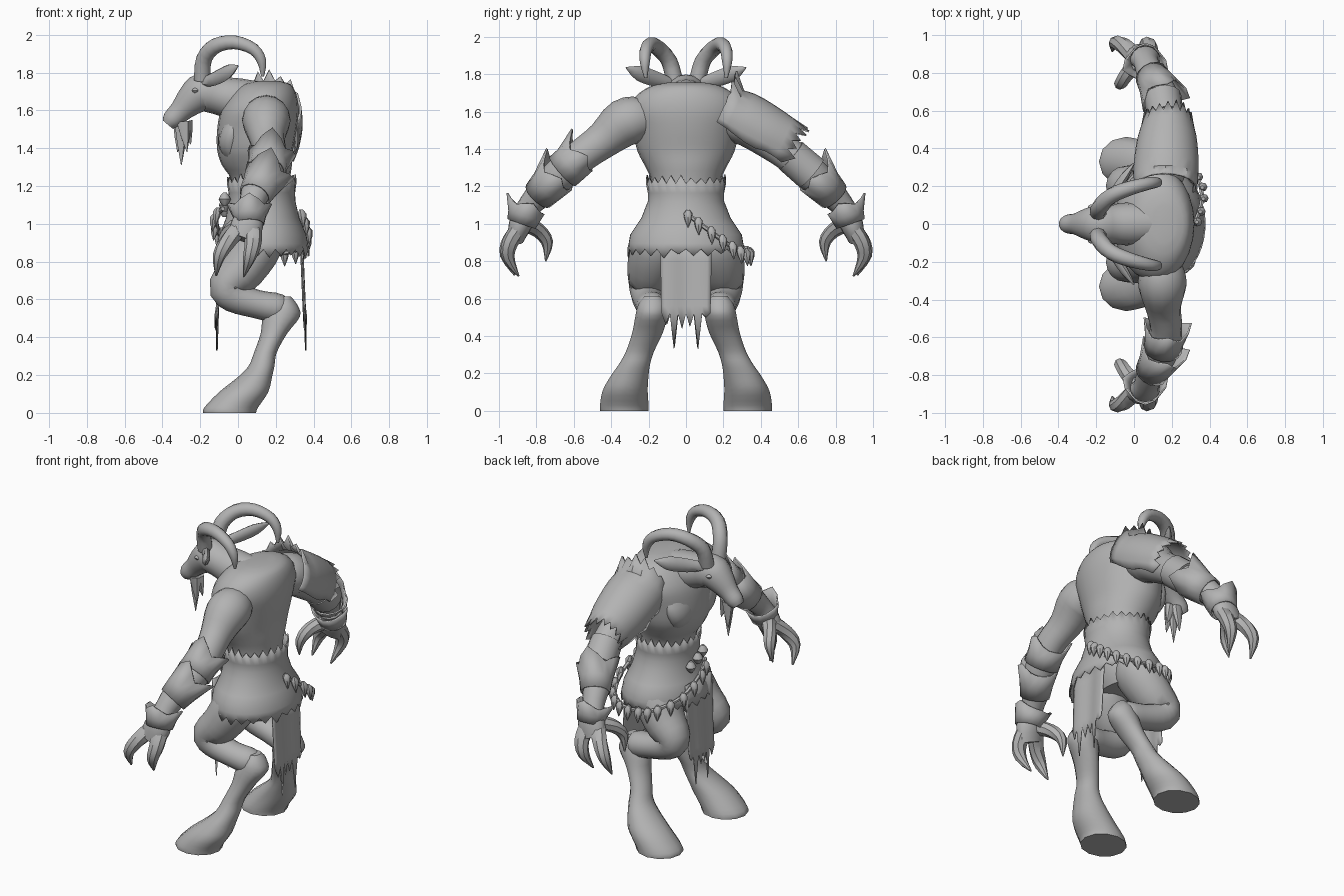
import bpy, bmesh, math, random
from mathutils import Vector

random.seed(4)
MAT = bpy.data.materials.new("plain grey")
MAT.diffuse_color = (0.45, 0.45, 0.45, 1)


def finish(name, bm):
    bmesh.ops.recalc_face_normals(bm, faces=bm.faces)
    me = bpy.data.meshes.new(name)
    bm.to_mesh(me)
    bm.free()
    me.materials.append(MAT)
    ob = bpy.data.objects.new(name, me)
    bpy.context.collection.objects.link(ob)
    return ob


def spline(rows, steps):
    """Catmull-Rom through rows of numbers."""
    rows = [Vector(r) for r in rows]
    out = []
    for i in range(len(rows) - 1):
        a, b, c, d = rows[max(i - 1, 0)], rows[i], rows[i + 1], rows[min(i + 2, len(rows) - 1)]
        for k in range(steps):
            t = k / steps
            out.append(0.5 * (2 * b + (c - a) * t + (2 * a - 5 * b + 4 * c - d) * t * t
                              + (3 * b - a - 3 * c + d) * t ** 3))
    return out + [rows[-1]]


def tube(name, rows, ref=None, side=1, seg=14, steps=3):
    """Loft of ellipses (x, y, z, ra, rb); level rings if ref is None."""
    pts = spline(rows, steps)
    pos = [Vector(p[:3]) for p in pts]
    bm = bmesh.new()
    rings = []
    for i, p in enumerate(pts):
        if ref is None:
            a, b = Vector((1, 0, 0)), Vector((0, 1, 0))
        else:
            t = (pos[min(i + 1, len(pos) - 1)] - pos[max(i - 1, 0)]).normalized()
            b = t.cross(Vector(ref)).normalized()
            a = b.cross(t)
        ring = []
        for k in range(seg):
            w = 2 * math.pi * k / seg
            q = pos[i] + a * max(p[3], .002) * math.cos(w) + b * max(p[4], .002) * math.sin(w)
            ring.append(bm.verts.new((q.x, q.y * side, q.z)))
        rings.append(ring)
    for r, s in zip(rings, rings[1:]):
        for k in range(seg):
            bm.faces.new((r[k], r[(k + 1) % seg], s[(k + 1) % seg], s[k]))
    bm.faces.new(rings[0])
    bm.faces.new(rings[-1])
    return finish(name, bm)


def spike(name, base, tip, r, side=1, ref=(1, 0, 0), flat=1):
    mid = [(p + q) / 2 for p, q in zip(base, tip)]
    return tube(name, [(*base, r, r * flat), (*mid, r * .6, r * .6 * flat), (*tip, 0, 0)], ref, side, 7, 1)


def sheet(name, f, n, m, thick=.008):
    """Grid f(a, v, column) turned into a thin cloth."""
    bm = bmesh.new()
    g = [[bm.verts.new(f(i / n, j / m, i)) for i in range(n + 1)] for j in range(m + 1)]
    for j in range(m):
        for i in range(n):
            bm.faces.new((g[j][i], g[j][i + 1], g[j + 1][i + 1], g[j + 1][i]))
    bmesh.ops.remove_doubles(bm, verts=bm.verts, dist=.0005)
    ob = finish(name, bm)
    mod = ob.modifiers.new("thickness", 'SOLIDIFY')
    mod.thickness = thick
    mod.offset = 0
    return ob


def guard(name, low, high, r0, r1, reach, lift, side):
    """Flared arm guard whose upper rim rises into top, front and rear points."""
    low, high = Vector(low), Vector(high)
    t = (high - low).normalized()
    up = (Vector((0, .7, .7)) - t * t.dot(Vector((0, .7, .7)))).normalized()
    fore = up.cross(t)

    def f(a, v, i):
        w = 2 * math.pi * a
        k = (1, .45, 0, .45, .8, .2, 0, 0, 0, .2, .8, .45, 0, .45)[i % 14] if v == 1 else 0
        r = r0 + (r1 - r0) * v + reach * k
        p = low.lerp(high, v) + (up * math.cos(w) + fore * math.sin(w)) * r + t * lift * k
        return p.x, p.y * side, p.z

    return sheet(name, f, 14, 2, .01)


def ramp(keys, v):
    """Piecewise linear value along evenly spaced keys."""
    i = min(int(v * (len(keys) - 1)), len(keys) - 2)
    t = v * (len(keys) - 1) - i
    return keys[i] * (1 - t) + keys[i + 1] * t


# Torso from hips to hunched shoulders
tube("torso", [(.11, 0, .82, .1, .17), (.11, 0, .92, .15, .2), (.12, 0, 1.1, .15, .175),
               (.12, 0, 1.23, .155, .185), (.1, 0, 1.31, .185, .22), (.09, 0, 1.39, .2, .26),
               (.1, 0, 1.5, .21, .285), (.115, 0, 1.6, .205, .305), (.135, 0, 1.68, .175, .27),
               (.15, 0, 1.735, .13, .19), (.16, 0, 1.755, .06, .1)], seg=24, steps=3)

# Neck, skull and snout
Y = (0, 1, 0)
tube("neck_and_head", [(.16, 0, 1.62, .1, .12), (0, 0, 1.655, .115, .115), (-.11, 0, 1.68, .105, .1),
                       (-.185, 0, 1.695, .105, .105), (-.245, 0, 1.655, .085, .085),
                       (-.305, 0, 1.595, .058, .06), (-.35, 0, 1.55, .05, .052),
                       (-.372, 0, 1.525, .035, .034)], Y, seg=16)
# Beard of pointed tufts
for y, x, z in ((0, -.3, 1.31), (.03, -.32, 1.38), (-.03, -.27, 1.38), (0, -.25, 1.42)):
    spike("beard_tuft", (-.3 + (x + .3) * .4, y * .6, 1.54), (x, y, z), .04, flat=.7)

for s in (1, -1):
    # Curled horn, ear, eye and chest muscle
    tube("horn", [(-.19, .06, 1.76, .045, .045), (-.18, .09, 1.87, .044, .044), (-.12, .15, 1.94, .042, .042),
                  (-.02, .19, 1.96, .038, .038), (.08, .215, 1.925, .033, .033), (.125, .22, 1.86, .026, .026),
                  (.13, .215, 1.78, .008, .008)], Y, s, 10, 3)
    tube("ear", [(-.18, .07, 1.75, .025, .025), (-.12, .15, 1.77, .022, .04), (-.05, .25, 1.805, .022, .04),
                 (0, .32, 1.835, .004, .004)], (1, 0, 0), s, 8, 3)
    tube("eye", [(-.225, .086, 1.69, .005, .005), (-.225, .09, 1.705, .02, .014),
                 (-.225, .086, 1.72, .005, .005)], None, s, 8, 2)
    tube("chest_muscle", [(-.02, .1, 1.33, .03, .05), (-.04, .105, 1.4, .06, .1),
                          (-.02, .11, 1.5, .07, .12), (.03, .11, 1.64, .03, .06)], None, s, 14, 3)

    # Arm from shoulder to palm
    X = (1, 0, 0)
    tube("arm", [(.15, .14, 1.56, .06, .06), (.15, .24, 1.56, .115, .115), (.15, .33, 1.54, .127, .128),
                 (.155, .44, 1.45, .095, .1), (.17, .55, 1.37, .085, .09), (.15, .66, 1.275, .092, .092),
                 (.1, .76, 1.18, .082, .08), (.065, .85, 1.08, .065, .06), (.05, .885, 1.0, .085, .062),
                 (.02, .91, .92, .08, .045)], X, s, 16)
    # Clawed fingers and thumb
    tube("front_finger", [(.01, .88, .98, .05, .045), (-.05, .94, .91, .045, .043), (-.1, .96, .83, .034, .034),
                          (-.115, .915, .725, .005, .005)], X, s, 8)
    tube("rear_finger", [(.075, .89, .98, .05, .045), (.08, .94, .9, .045, .043), (.06, .95, .82, .034, .034),
                         (.03, .895, .72, .005, .005)], X, s, 8)
    tube("thumb", [(.02, .86, 1.0, .045, .045), (-.04, .79, .965, .04, .04), (-.075, .742, .9, .032, .032),
                   (-.09, .75, .8, .004, .004)], X, s, 8)
    # Overlapping arm guards with pointed rims
    guard("forearm_guard", (.09, .79, 1.15), (.15, .69, 1.255), .083, .105, .035, .075, s)
    guard("wrist_cuff", (.06, .88, 1.0), (.06, .85, 1.085), .075, .095, .03, .04, s)

guard("elbow_guard", (.15, .66, 1.28), (.17, .57, 1.36), .1, .1, .035, .07, -1)
tube("elbow_wrap", [(.17, .56, 1.365, .093, .098), (.15, .67, 1.27, .102, .1)], X, 1, 14, 1)

for s in (1, -1):
    # Thigh bent forward, running back from knee to hock
    tube("thigh", [(.13, .12, .98, .07, .08), (.11, .15, .9, .14, .13), (.025, .185, .76, .13, .12),
                   (-.055, .205, .67, .102, .1), (-.02, .205, .615, .088, .085),
                   (.1, .195, .575, .08, .075), (.22, .18, .55, .08, .077), (.265, .18, .525, .03, .03)],
         Y, s, 16, 3)
    # Lower leg flaring to the hoof
    tube("shin_and_hoof", [(-.045, .33, 0, .14, .13), (-.035, .33, .03, .142, .13), (.03, .325, .11, .13, .12),
                           (.09, .3, .19, .09, .1), (.125, .275, .25, .068, .083),
                           (.145, .245, .32, .06, .075), (.19, .205, .42, .07, .082),
                           (.23, .185, .51, .098, .085), (.245, .18, .57, .07, .075), (.25, .18, .615, .03, .04)],
         None, s, 12, 3)


# Hide skirt with ragged waist and hem
def skirt(a, v, i):
    w = 2 * math.pi * a
    saw = random.uniform(.01, .035) if i % 2 else -.015
    z = 1.21 - .36 * v
    rx, ry = ramp((.172, .172, .19, .225, .24), v), ramp((.2, .2, .235, .295, .31), v)
    if v == 0:
        z, rx, ry = 1.23 + saw, rx + .008, ry + .01
    if v == 1:
        z -= saw
    cx = .125 + .01 * v
    return cx + rx * math.cos(w), ry * math.sin(w), z


sheet("hide_skirt", skirt, 48, 8)


# Torn loincloths, back and front
def cloth(x0, x1, top, half):
    tips = (.46, .33, .44, .45, .33, .5)

    def f(a, v, i):
        z = top + (.56 - top) * min(v / .75, 1)
        if v == 1:
            z = tips[i // 2 % 6] if i % 2 else .52
        pinch = 1 - .06 * v
        return x0 + (x1 - x0) * v + .006 * math.sin(a * 9), (a * 2 - 1) * half * pinch, z
    return f


sheet("back_loincloth", cloth(.335, .355, .92, .138), 12, 4, .006)
sheet("front_loincloth", cloth(-.09, -.115, .98, .13), 12, 4, .006)


# Fur mantle draped over one shoulder
def mantle(a, v, i):
    w = math.radians(-115 + 230 * a)
    axis = Vector((.165, .19, 1.60)).lerp(Vector((.18, .565, 1.40)), v)
    n = Vector((0, .42, .91))
    rx, rn = ramp((.165, .168, .155, .12), v), ramp((.14, .165, .155, .135), v)
    jag = random.uniform(.01, .045) if i % 2 else -.02
    edge = Vector((0, .87, -.48)) * jag
    if v == 0:
        edge = Vector((0, .02, .05 + jag)) * max(math.cos(w), 0)
    elif v < 1:
        edge = Vector((0, 0, 0))
    if a in (0, 1):
        edge += n * random.uniform(-.05, .02) * v
    p = axis + Vector((1, 0, 0)) * rx * math.sin(w) + n * rn * math.cos(w) + edge
    return tuple(p)


sheet("fur_mantle", mantle, 22, 7, .012)

# Cord of teeth slung around one hip
cord = [(.325, .01, 1.05), (.36, .13, .96), (.335, .24, .88), (.24, .31, .845), (.1, .33, .85),
        (0, .285, .87), (-.09, .16, .93), (-.115, .02, 1.03), (-.08, -.08, 1.08)]
tube("tooth_cord", [(*p, .012, .012) for p in cord], (0, 0, 1), 1, 6, 4)
for p in spline(cord, 2)[:-1]:
    out = Vector((p.x - .13, p.y, 0)).normalized()
    rows = [(*(p + out * (.008 + d) + Vector((0, 0, h))), r, r) for d, h, r in
            ((0, .025, .01), (.004, .005, .024), (.008, -.025, .02), (.012, -.07, 0))]
    tube("hanging_tooth", rows, None, 1, 7, 1)

# Trinkets at the front of the belt
for y, z in ((-.02, 1.1), (.05, 1.07), (-.07, 1.13)):
    tube("belt_bead", [(-.07, y, z - .035, .01, .01), (-.07, y, z, .032, .032),
                       (-.07, y, z + .035, .01, .01)], None, 1, 8, 2)

# Soft shading with crisp edges kept
for ob in bpy.context.collection.objects:
    ob.select_set(True)
    bpy.context.view_layer.objects.active = ob
bpy.ops.object.shade_smooth_by_angle(angle=math.radians(42))
